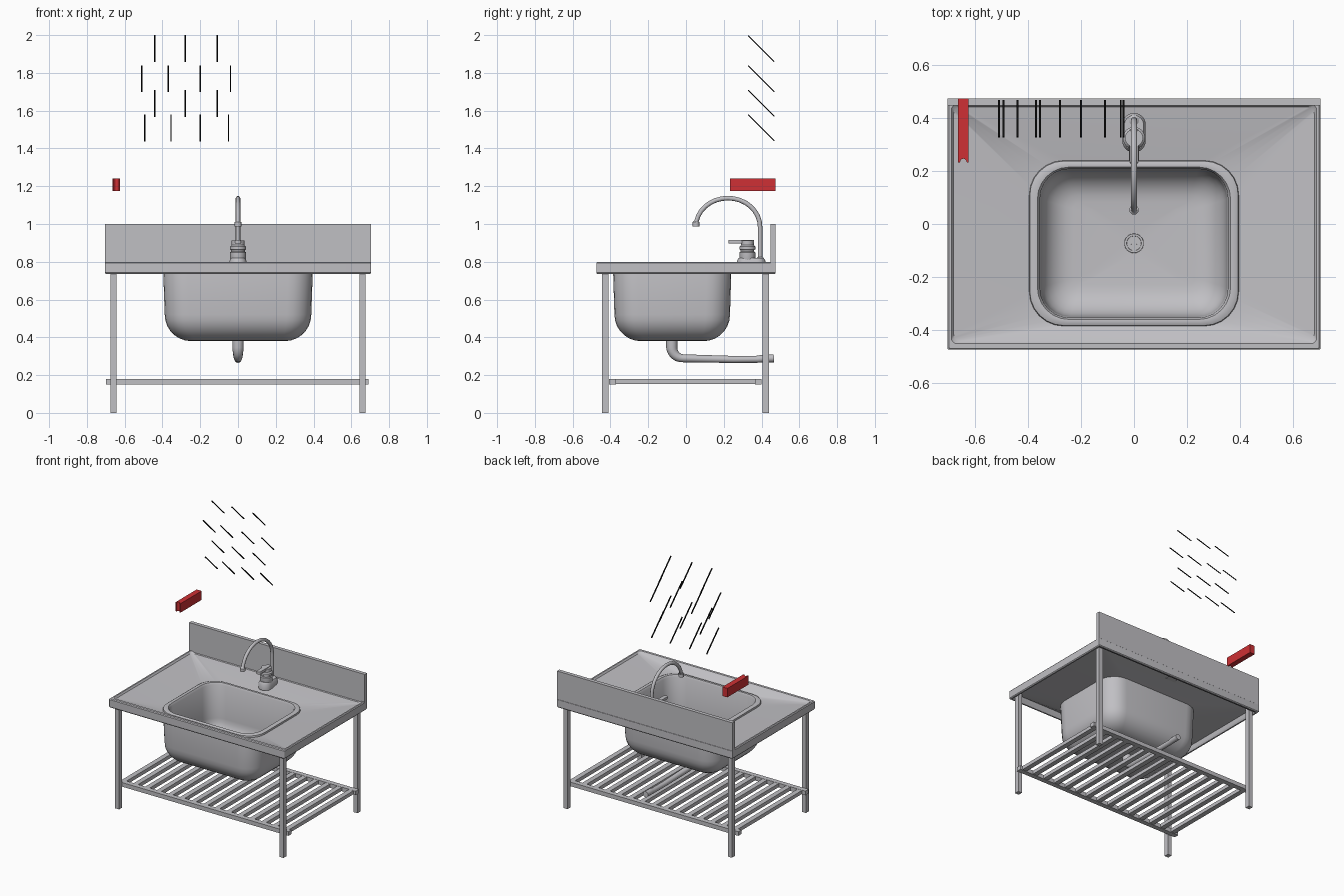
import bpy, bmesh, math
from mathutils import Vector

if "Cube" in bpy.data.objects:
    bpy.data.objects.remove(bpy.data.objects["Cube"])


def material(name, col):
    m = bpy.data.materials.new(name)
    m.diffuse_color = (*col, 1)
    m.use_nodes = True
    m.node_tree.nodes["Principled BSDF"].inputs["Base Color"].default_value = m.diffuse_color
    return m


STEEL = material("steel", (0.53, 0.525, 0.55))
RED = material("red", (0.62, 0.03, 0.035))
BLACK = material("black", (0.004, 0.004, 0.004))


def finish(name, bm, mat, smooth=None):
    bmesh.ops.recalc_face_normals(bm, faces=bm.faces)
    me = bpy.data.meshes.new(name)
    bm.to_mesh(me)
    bm.free()
    ob = bpy.data.objects.new(name, me)
    bpy.context.collection.objects.link(ob)
    me.materials.append(mat)
    if smooth:
        shade(ob, smooth)
    return ob


def shade(ob, deg):
    bpy.ops.object.select_all(action='DESELECT')
    ob.select_set(True)
    bpy.context.view_layer.objects.active = ob
    bpy.ops.object.shade_smooth_by_angle(angle=math.radians(deg))


def box(name, lo, hi, mat=STEEL):
    bm = bmesh.new()
    bmesh.ops.create_cube(bm, size=1)
    for v in bm.verts:
        v.co = Vector([(a + b) / 2 + c * (b - a) for a, b, c in zip(lo, hi, v.co)])
    return finish(name, bm, mat)


def ring(hx, hy, r, z, cy=0.0, k=6):
    """Rounded rectangle loop; a circle when hx = hy = r."""
    pts = []
    for q, (sx, sy) in enumerate(((1, 1), (-1, 1), (-1, -1), (1, -1))):
        for i in range(k + 1):
            a = math.pi / 2 * (q + i / k)
            pts.append((sx * (hx - r) + r * math.cos(a),
                        cy + sy * (hy - r) + r * math.sin(a), z))
    return pts


def loft(name, loops, mat=STEEL, cap=(False, False), smooth=35):
    bm = bmesh.new()
    rows = [[bm.verts.new(p) for p in lp] for lp in loops]
    n = len(rows[0])
    for a, b in zip(rows, rows[1:]):
        for i in range(n):
            j = (i + 1) % n
            bm.faces.new((a[i], a[j], b[j], b[i]))
    if cap[0]:
        bm.faces.new(rows[0])
    if cap[1]:
        bm.faces.new(rows[-1])
    bmesh.ops.remove_doubles(bm, verts=bm.verts, dist=1e-5)
    return finish(name, bm, mat, smooth)


def tube(name, pts, radius, mat=STEEL):
    """Sweep a round pipe; each point is (y, z, radius factor) at x = 0."""
    cu = bpy.data.curves.new(name, 'CURVE')
    cu.dimensions = '3D'
    cu.bevel_depth = radius
    cu.bevel_resolution = 4
    cu.use_fill_caps = True
    sp = cu.splines.new('POLY')
    sp.points.add(len(pts) - 1)
    for p, (y, z, f) in zip(sp.points, pts):
        p.co = (0, y, z, 1)
        p.radius = f
    cu.materials.append(mat)
    ob = bpy.data.objects.new(name, cu)
    bpy.context.collection.objects.link(ob)
    bpy.ops.object.select_all(action='DESELECT')
    ob.select_set(True)
    bpy.context.view_layer.objects.active = ob
    bpy.ops.object.convert(target='MESH')
    shade(bpy.context.view_layer.objects.active, 40)


CY = -0.073  # basin centre

# Worktop: folded apron, raised edge, and deck sloping down to the basin
loft("worktop", [
    ring(0.685, 0.455, 0.005, 0.748),
    ring(0.69, 0.46, 0.005, 0.736),
    ring(0.70, 0.47, 0.005, 0.736),
    ring(0.705, 0.475, 0.006, 0.742),
    ring(0.705, 0.475, 0.006, 0.794),
    ring(0.70, 0.47, 0.006, 0.80),
    ring(0.69, 0.452, 0.02, 0.80),
    ring(0.682, 0.443, 0.03, 0.787),
    [(x, y, z) for x, y, z in ring(0.395, 0.312, 0.13, 0.752, CY)]])
# Underside of the deck
loft("worktop_underside", [
    ring(0.685, 0.455, 0.005, 0.748),
    ring(0.682, 0.445, 0.02, 0.775),
    ring(0.39, 0.307, 0.13, 0.742, CY)])


# Basin: outer shell over the rolled rim into the inner bowl
def bowl(hx, hy, r, zc, R):
    out = []
    for i in range(8):
        a = math.pi / 2 * i / 7
        d = R * (1 - math.cos(a))
        out.append(ring(hx - d, hy - d, max(r - d * 0.7, 0.02), zc - R * math.sin(a), CY))
    return out


outer = bowl(0.388, 0.306, 0.13, 0.52, 0.14)
inner = bowl(0.350, 0.276, 0.11, 0.515, 0.12)
loft("basin", outer[::-1] + [
    ring(0.396, 0.313, 0.13, 0.752, CY),
    ring(0.394, 0.311, 0.13, 0.764, CY),
    ring(0.383, 0.300, 0.13, 0.770, CY),
    ring(0.365, 0.288, 0.12, 0.768, CY),
    ring(0.355, 0.281, 0.11, 0.755, CY)] + inner + [
    ring(0.17, 0.13, 0.02, 0.393, CY),
    ring(0.036, 0.036, 0.036, 0.386, CY)], cap=(True, True))

# Drain: raised ring with a strainer cross
loft("drain_ring", [ring(r, r, r, z, CY) for r, z in
                    ((0.037, 0.385), (0.036, 0.392), (0.028, 0.392), (0.026, 0.387))])
loft("drain_hub", [ring(r, r, r, z, CY) for r, z in ((0.012, 0.384), (0.011, 0.391))],
     cap=(False, True))
for i in range(4):
    bar = box("drain_bar", (-0.028, -0.002, 0.385), (0.028, 0.002, 0.390))
    bar.rotation_euler.z = math.pi / 4 * i
    bar.location.y = CY

# Backsplash
box("backsplash", (-0.705, 0.447, 0.742), (0.705, 0.474, 1.0))

# Legs
for x in (-0.66, 0.66):
    for y in (-0.428, 0.423):
        box("leg", (x - 0.016, y - 0.017, 0), (x + 0.016, y + 0.017, 0.77))

# Shelf: two long rails with slats between
for y in (-0.389, 0.382):
    box("shelf_rail", (-0.70, y - 0.018, 0.15), (0.69, y + 0.018, 0.18))
for i in range(15):
    x = -0.655 + 1.31 * i / 14
    box("shelf_slat", (x - 0.018, -0.371, 0.153), (x + 0.018, 0.364, 0.179))

# Waste pipe: down from the drain, then back to the wall
bend = [(-0.015 - 0.06 * math.cos(a), 0.347 - 0.058 * math.sin(a), 1 - 0.3 * i / 6)
        for i, a in enumerate(math.pi / 2 * j / 6 for j in range(7))]
tube("waste_pipe", [(-0.075, 0.39, 1)] + bend +
     [(0.25, 0.283, 0.62), (0.38, 0.284, 0.62), (0.40, 0.287, 0.68), (0.465, 0.289, 0.7)], 0.03)

# Tap: teardrop base, body, lever and swan-neck spout
loft("tap_base", [ring(a, b, a, z, 0.345) for a, b, z in
                  ((0.044, 0.075, 0.765), (0.044, 0.075, 0.806), (0.036, 0.066, 0.82))],
     cap=(True, True))
loft("tap_body", [ring(r, r, r, z, 0.325) for r, z in
                  ((0.038, 0.80), (0.042, 0.812), (0.042, 0.85), (0.036, 0.854), (0.036, 0.862),
                   (0.042, 0.866), (0.042, 0.88), (0.034, 0.888), (0.034, 0.912))],
     cap=(True, True))
lever = loft("tap_lever", [ring(w, 0.068, 0.014, z, 0.293) for w, z in
                           ((0.016, 0.898), (0.018, 0.904), (0.015, 0.915))], cap=(True, True))
arc = [(0.222 + 0.17 * math.cos(a), 0.985 + 0.152 * math.sin(a), 1)
       for a in (math.pi * j / 16 for j in range(17))]
tube("tap_spout", [(0.392, 0.77, 1.6), (0.392, 0.82, 1.6), (0.392, 0.825, 1)] + arc[:-1] +
     [(0.053, 1.012, 1), (0.053, 1.01, 1.5), (0.053, 0.988, 1.5)], 0.012)

# Red bracket: bar with a concave groove down its front end
cx, w = -0.645, 0.02
prof = [(cx - w, 0.475), (cx - w, 0.233), (cx - 0.014, 0.233)]
prof += [(cx - 0.012 * math.cos(a), 0.235 + 0.012 * math.sin(a))
         for a in (math.pi * j / 8 for j in range(9))]
prof += [(cx + 0.014, 0.233), (cx + w, 0.233), (cx + w, 0.475)]
loft("red_bracket", [[(x, y, z) for x, y in prof] for z in (1.175, 1.24)],
     RED, cap=(True, True), smooth=None)

# Slanted black streaks, in staggered rows
for top, xs in ((2.0, (-0.44, -0.28, -0.11)), (1.84, (-0.51, -0.37, -0.20, -0.04)),
                (1.71, (-0.44, -0.28, -0.11)), (1.58, (-0.493, -0.355, -0.20, -0.05))):
    for x in xs:
        s = box("streak", (-0.0035, -0.098, -0.003), (0.0035, 0.098, 0.003), BLACK)
        s.rotation_euler.x = math.radians(-45)
        s.location = (x, 0.398, top - 0.071)
